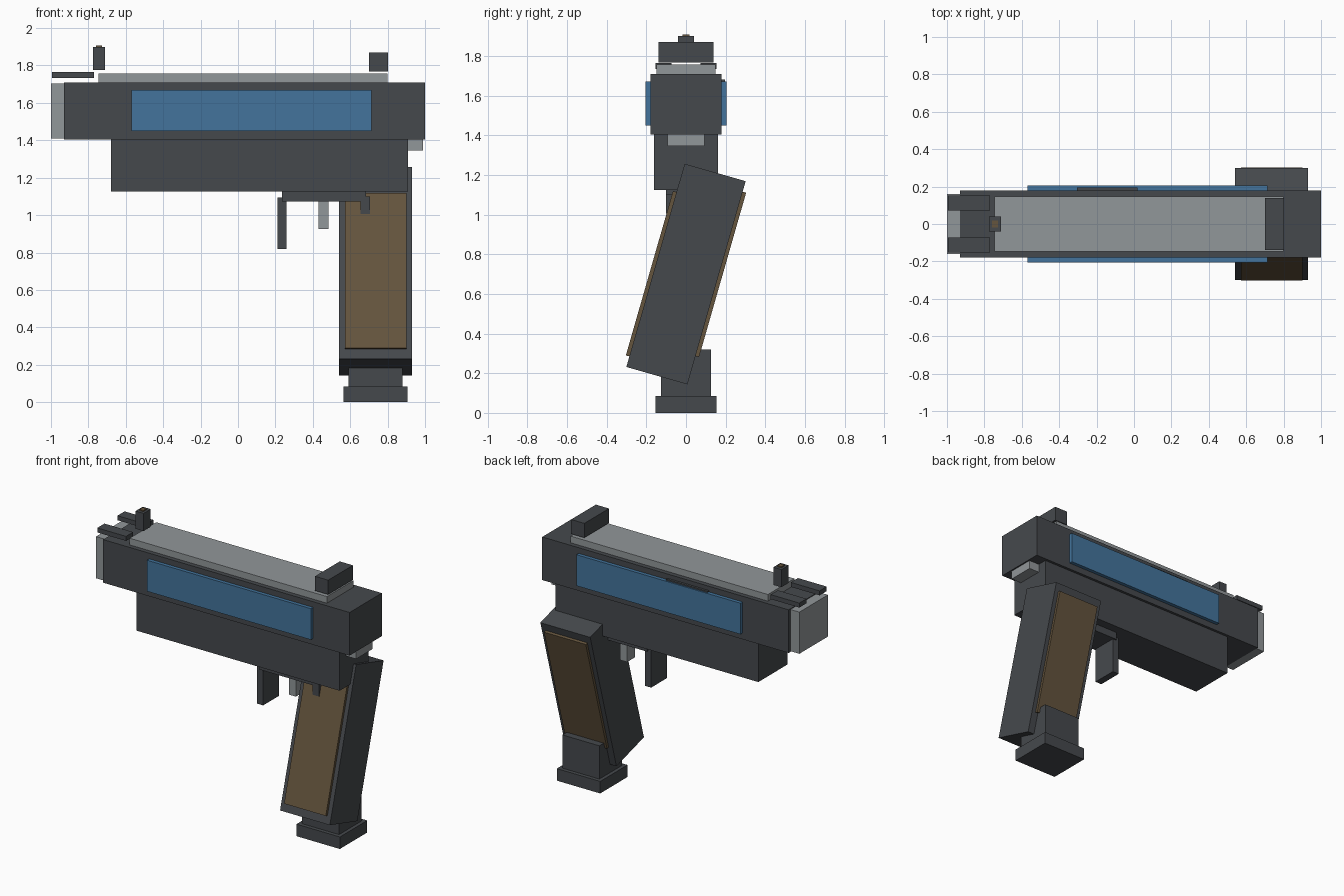
import bpy
from math import radians

cube = bpy.data.objects.get("Cube")
if cube:
    bpy.data.objects.remove(cube, do_unlink=True)


def material(name, rgb):
    mat = bpy.data.materials.new(name)
    mat.use_nodes = True
    colour = (*rgb, 1)
    mat.diffuse_color = colour
    mat.node_tree.nodes["Principled BSDF"].inputs["Base Color"].default_value = colour
    return mat


DARK = material("dark steel", (0.060, 0.066, 0.073))
LIGHT = material("light steel", (0.285, 0.308, 0.319))
BLUE = material("blue panel", (0.056, 0.175, 0.335))
BROWN = material("brown grip", (0.130, 0.090, 0.047))


def box(name, x, y, z, mat, tilt=0):
    """Box from (low, high) ranges, optionally tilted about x."""
    ranges = (x, y, z)
    bpy.ops.mesh.primitive_cube_add(size=1, location=[sum(r) / 2 for r in ranges])
    ob = bpy.context.object
    ob.name = name
    ob.scale = [r[1] - r[0] for r in ranges]
    ob.rotation_euler.x = radians(tilt)
    ob.data.materials.append(mat)
    return ob


def sym(half, centre=0):
    return (centre - half, centre + half)


# Upper body
box("slide", (-0.93, 1.0), sym(0.18), (1.405, 1.71), DARK)
box("barrel", (-1.0, -0.5), sym(0.16), (1.41, 1.705), LIGHT)
box("top_rail", (-0.745, 0.80), sym(0.148), (1.70, 1.757), LIGHT)
box("frame", (-0.68, 0.91), sym(0.162), (1.125, 1.405), DARK)
box("rear_tang", (0.80, 0.99), sym(0.093), (1.345, 1.405), LIGHT)
box("ejection_port", (-0.305, 0.02), (0.17, 0.196), (1.55, 1.68), DARK)

# Sights
box("rear_sight", (0.70, 0.803), sym(0.138), (1.768, 1.87), DARK)
box("front_sight", (-0.775, -0.712), sym(0.04), (1.775, 1.90), DARK)
box("front_sight_dot", (-0.76, -0.728), sym(0.018), (1.88, 1.908), BROWN)

# Paired parts on both sides
TILT = -16
for side, s in (("left", 1), ("right", -1)):
    box("side_panel_" + side, (-0.57, 0.715), sym(0.0175, s * 0.1875), (1.45, 1.67), BLUE)
    box("muzzle_vent_" + side, (-0.995, -0.77), sym(0.04, s * 0.113), (1.733, 1.765), DARK)
    box("grip_panel_" + side, (0.573, 0.90), sym(0.015, s * 0.17), sym(0.431, 0.70), BROWN, TILT)

# Grip and magazine
box("grip", (0.54, 0.93), sym(0.16), sym(0.533, 0.70), DARK, TILT)
box("magazine", (0.59, 0.88), sym(0.126), (0.08, 0.32), DARK)
box("magazine_base", (0.565, 0.905), sym(0.153), (0.0, 0.085), DARK)

# Trigger group
box("guard_bar", (0.235, 0.685), sym(0.10), (1.072, 1.13), DARK)
box("guard_front_post", (0.21, 0.26), sym(0.09), (0.82, 1.095), DARK)
box("guard_rear_post", (0.655, 0.705), sym(0.10), (1.005, 1.10), DARK)
box("trigger", (0.43, 0.485), sym(0.045), (0.925, 1.09), LIGHT)
